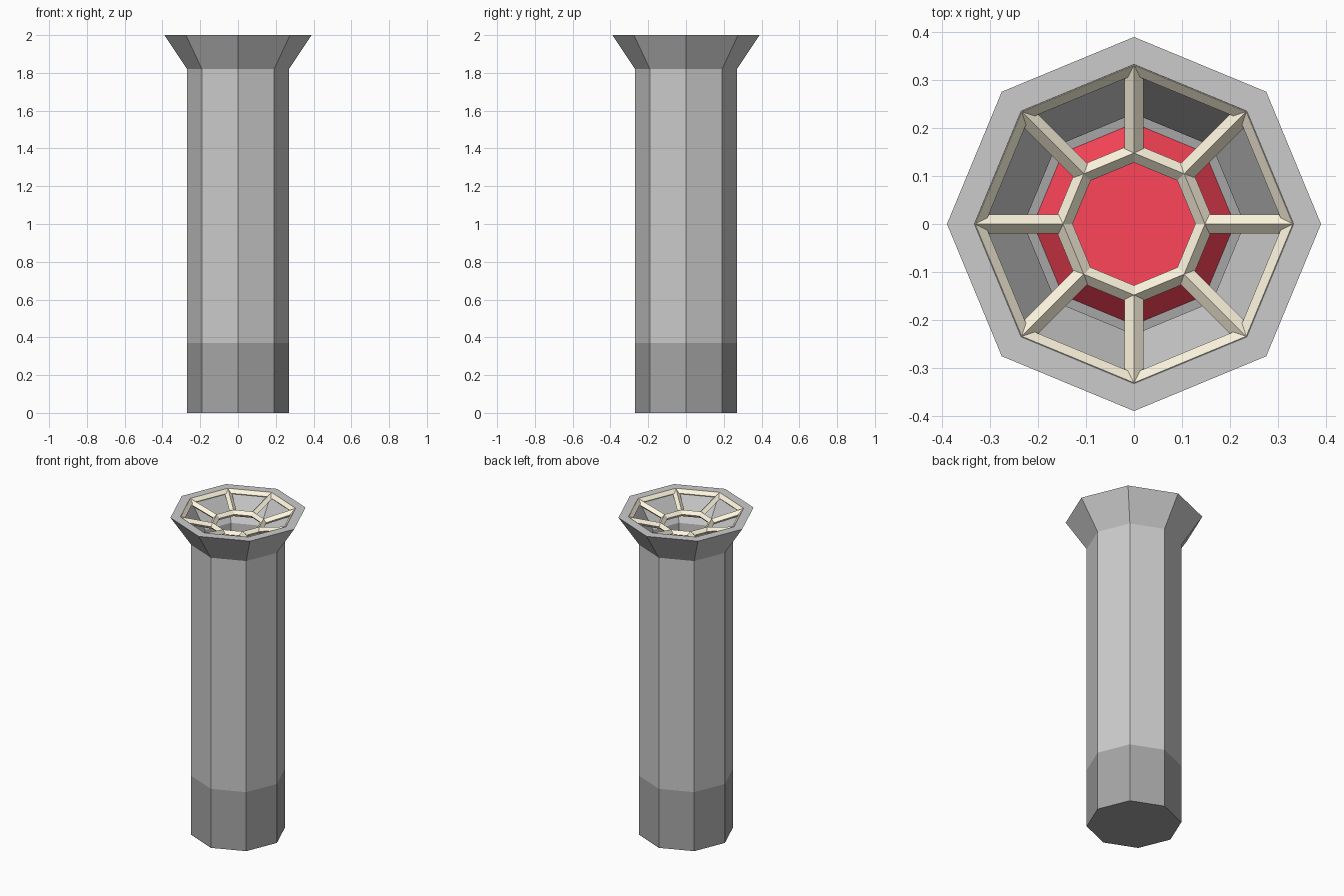
import bpy, bmesh, math
from mathutils import Vector

if "Cube" in bpy.data.objects:
    bpy.data.objects.remove(bpy.data.objects["Cube"])

SIDES = 8


def material(name, rgb):
    m = bpy.data.materials.new(name)
    m.diffuse_color = (*rgb, 1)
    m.use_nodes = True
    m.node_tree.nodes["Principled BSDF"].inputs["Base Color"].default_value = m.diffuse_color
    return m


dark = material("dark_grey", (0.38, 0.38, 0.38))
red = material("red", (1.0, 0.06, 0.1))
beige = material("beige", (1.0, 0.93, 0.74))


def finish(name, bm, mat):
    bmesh.ops.recalc_face_normals(bm, faces=bm.faces)
    me = bpy.data.meshes.new(name)
    bm.to_mesh(me)
    bm.free()
    ob = bpy.data.objects.new(name, me)
    bpy.context.collection.objects.link(ob)
    if mat:
        me.materials.append(mat)
    return ob


def lathe(name, profile, mat=None, closed=False):
    """Turn an (r, z) profile into an octagonal solid with corners on the axes."""
    bm = bmesh.new()
    rows = []
    for r, z in profile:
        rows.append([bm.verts.new((r * math.cos(a), r * math.sin(a), z))
                     for a in (math.tau * i / SIDES for i in range(SIDES))])
    pairs = list(zip(rows, rows[1:]))
    if closed:
        pairs.append((rows[-1], rows[0]))
    else:
        bm.faces.new(rows[0])
        bm.faces.new(rows[-1])
    for a, b in pairs:
        for i in range(SIDES):
            j = (i + 1) % SIDES
            bm.faces.new((a[i], a[j], b[j], b[i]))
    return finish(name, bm, mat)


def diamond(r, z, h):
    return [(r - h, z), (r, z - h), (r + h, z), (r, z + h)]


# Dark solid foot
lathe("base", [(0.27, 0), (0.27, 0.37)], dark)

# Hollow tube with flared mouth
lathe("tube", [(0.27, 0.37), (0.27, 1.82), (0.39, 2.0),
               (0.333, 2.0), (0.23, 1.83), (0.23, 0.37)], closed=True)

# Red chamfered button on the floor of the tube
lathe("red_button", [(0.21, 0.37), (0.145, 0.45)], red)

# Grille: two diamond-section rings joined by spokes
H = 0.02
OUTER, INNER = (0.331, 1.98), (0.148, 1.93)
lathe("grille_outer_ring", diamond(*OUTER, H), beige, closed=True)
lathe("grille_inner_ring", diamond(*INNER, H), beige, closed=True)

bm = bmesh.new()
for i in range(SIDES):
    a = math.tau * i / SIDES
    out = Vector((math.cos(a), math.sin(a), 0))
    side = Vector((-math.sin(a), math.cos(a), 0))
    up = Vector((0, 0, 1))
    ends = []
    for r, z in (INNER, OUTER):
        c = out * r + up * z
        ends.append([bm.verts.new(c + d * H) for d in (side, up, -side, -up)])
    for k in range(4):
        n = (k + 1) % 4
        bm.faces.new((ends[0][k], ends[0][n], ends[1][n], ends[1][k]))
    bm.faces.new(ends[0])
    bm.faces.new(ends[1])
finish("grille_spokes", bm, beige)
